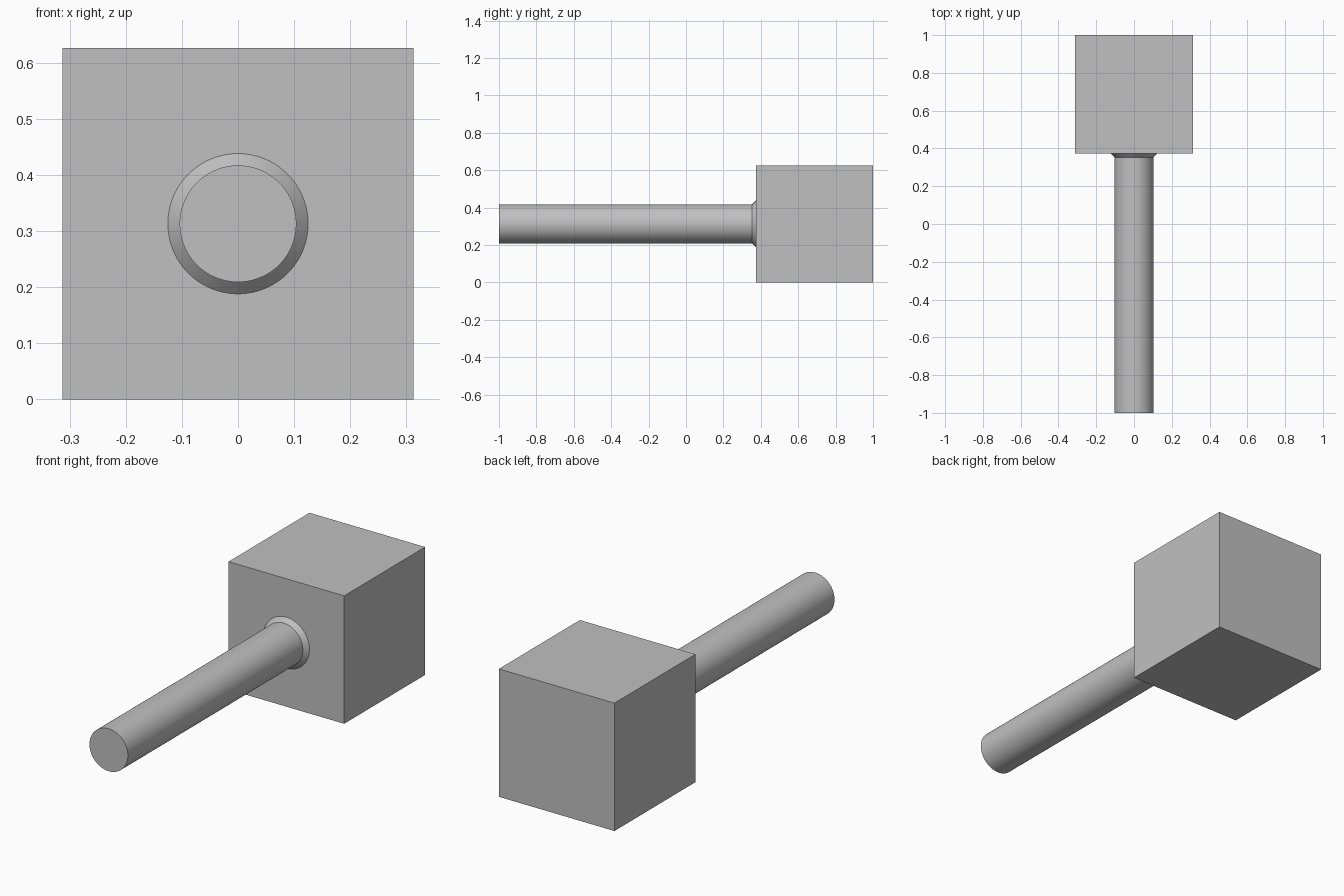
import bpy
import bmesh
from math import radians
from mathutils import Matrix, Vector

cube = bpy.data.objects.get("Cube")
if cube:
    bpy.data.objects.remove(cube, do_unlink=True)

SIDE = 0.626
MID = SIDE / 2
FACE_Y = 1 - SIDE        # front face of the block
NECK_Y = FACE_Y - 0.021  # where the flare begins
SHAFT_R, FLARE_R = 0.104, 0.125

grey = bpy.data.materials.new("plain grey")
grey.use_nodes = True
colour = (0.53, 0.53, 0.53, 1)
grey.diffuse_color = colour
grey.node_tree.nodes["Principled BSDF"].inputs["Base Color"].default_value = colour


def add_object(name, bm):
    bmesh.ops.recalc_face_normals(bm, faces=bm.faces)
    mesh = bpy.data.meshes.new(name)
    bm.to_mesh(mesh)
    bm.free()
    mesh.materials.append(grey)
    obj = bpy.data.objects.new(name, mesh)
    bpy.context.collection.objects.link(obj)
    return obj


# Block head
bm = bmesh.new()
bmesh.ops.create_cube(bm, size=SIDE)
bmesh.ops.translate(bm, verts=bm.verts, vec=(0, 1 - MID, MID))
add_object("block_head", bm)

# Round shaft with a flared collar, turned about the y axis
bm = bmesh.new()
profile = [(0, -1), (SHAFT_R, -1), (SHAFT_R, NECK_Y), (FLARE_R, FACE_Y)]
points = [bm.verts.new((r, y, MID)) for r, y in profile]
edges = [bm.edges.new(pair) for pair in zip(points, points[1:])]
bmesh.ops.spin(bm, geom=points + edges, cent=(0, 0, MID), axis=(0, 1, 0),
               angle=radians(360), steps=96, use_merge=True)
bmesh.ops.remove_doubles(bm, verts=bm.verts, dist=0.0001)
shaft = add_object("shaft", bm)

# Smooth the round sides, keep the rims crisp
bpy.ops.object.select_all(action="DESELECT")
shaft.select_set(True)
bpy.context.view_layer.objects.active = shaft
bpy.ops.object.shade_smooth_by_angle(angle=radians(30))
